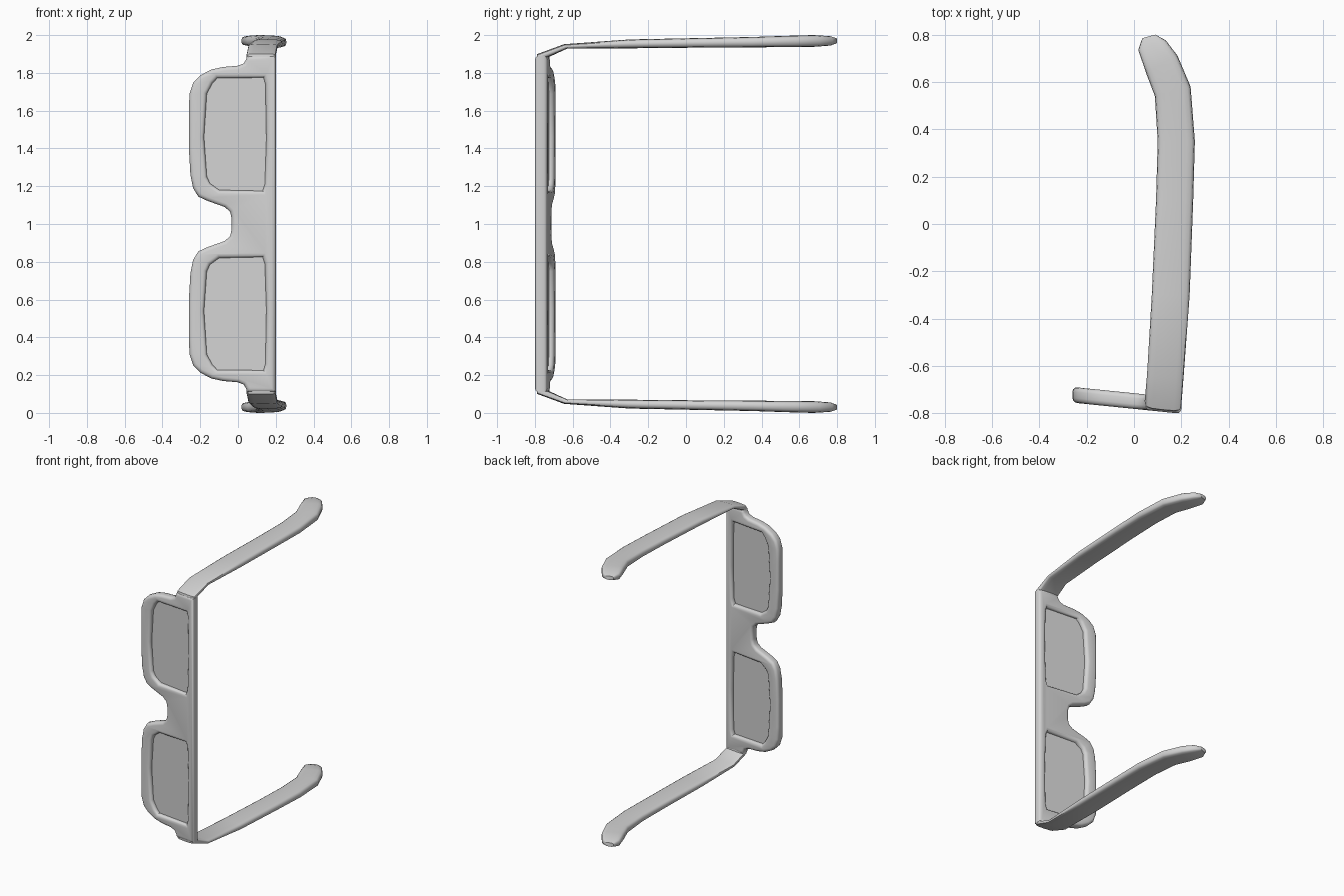
import bpy
import bmesh
import math

if "Cube" in bpy.data.objects:
    bpy.data.objects.remove(bpy.data.objects["Cube"], do_unlink=True)

grey = bpy.data.materials.new("matte_grey")
grey.use_nodes = True
grey.diffuse_color = (0.65, 0.65, 0.65, 1)
grey.node_tree.nodes["Principled BSDF"].inputs["Base Color"].default_value = (0.65, 0.65, 0.65, 1)


def front_plane(x):
    """Depth of the middle of the slightly tilted frame."""
    return -0.7475 - 0.102 * x


def mirrored(points):
    """Reflect an outline across the middle of the bridge."""
    return [(x, 2 - z) for x, z in reversed(points)]


def finish(name, bm, angle=40):
    bmesh.ops.remove_doubles(bm, verts=bm.verts, dist=0.0002)
    bmesh.ops.recalc_face_normals(bm, faces=bm.faces)
    mesh = bpy.data.meshes.new(name)
    bm.to_mesh(mesh)
    bm.free()
    mesh.materials.append(grey)
    obj = bpy.data.objects.new(name, mesh)
    bpy.context.collection.objects.link(obj)
    bpy.ops.object.select_all(action="DESELECT")
    obj.select_set(True)
    bpy.context.view_layer.objects.active = obj
    bpy.ops.object.shade_smooth_by_angle(angle=math.radians(angle))
    return obj


def outline_plate(name, outlines, half_depth, bevel):
    """Fill outlines (inner ones become holes), round the edges, tilt upright."""
    curve = bpy.data.curves.new(name + "_outline", "CURVE")
    curve.dimensions = "2D"
    curve.fill_mode = "BOTH"
    curve.extrude = half_depth - bevel
    curve.bevel_depth = bevel
    curve.bevel_resolution = 2
    curve.offset = -bevel
    for points in outlines:
        spline = curve.splines.new("POLY")
        spline.points.add(len(points) - 1)
        for point, (x, z) in zip(spline.points, points):
            point.co = (x, z, 0, 1)
        spline.use_cyclic_u = True
    helper = bpy.data.objects.new(name + "_outline", curve)
    bpy.context.collection.objects.link(helper)
    graph = bpy.context.evaluated_depsgraph_get()
    mesh = bpy.data.meshes.new_from_object(helper.evaluated_get(graph))
    bpy.data.objects.remove(helper, do_unlink=True)
    bm = bmesh.new()
    bm.from_mesh(mesh)
    bpy.data.meshes.remove(mesh)
    for v in bm.verts:
        x, z, depth = v.co
        v.co = (x, front_plane(x) - depth, z)
    return finish(name, bm)


# Frame: half outline from the end piece round the rim to the bridge
half = [(0.2, 1.89), (0.05, 1.89), (0.042, 1.87), (0.03, 1.85), (0, 1.838),
        (-0.08, 1.831), (-0.14, 1.818), (-0.2, 1.787), (-0.237, 1.75),
        (-0.257, 1.69), (-0.26, 1.6), (-0.26, 1.4), (-0.252, 1.26),
        (-0.238, 1.19), (-0.21, 1.145), (-0.16, 1.122), (-0.07, 1.09),
        (-0.042, 1.065), (-0.034, 1.03)]
opening = [(0.135, 1.775), (-0.11, 1.772), (-0.135, 1.745), (-0.165, 1.69),
           (-0.18, 1.46), (-0.165, 1.25), (-0.148, 1.215), (-0.1, 1.18),
           (0.13, 1.175), (0.142, 1.21), (0.15, 1.45), (0.145, 1.74)]
openings = {"left_lens": opening, "right_lens": mirrored(opening)}
outline_plate("frame", [half + mirrored(half), *openings.values()], 0.033, 0.02)

# Lenses: thin plates seated inside the rims
for name, points in openings.items():
    mid_z = sum(z for x, z in points) / len(points)
    seated = [(x * 1.03, mid_z + (z - mid_z) * 1.02) for x, z in points]
    outline_plate(name, [seated], 0.005, 0)

# Temple stations: outer y, outer z, inner y, inner z, low x, high x, y skew
stations = [
    (-0.791, 1.86, -0.73, 1.86, 0.045, 0.2, -0.016),
    (-0.784, 1.9, -0.727, 1.885, 0.045, 0.2, -0.016),
    (-0.645, 1.952, -0.63, 1.928, 0.055, 0.21, 0),
    (-0.3, 1.977, -0.3, 1.93, 0.075, 0.235, 0),
    (0.1, 1.985, 0.1, 1.934, 0.093, 0.25, 0),
    (0.35, 1.99, 0.35, 1.935, 0.1, 0.257, 0),
    (0.56, 1.997, 0.56, 1.937, 0.088, 0.239, 0.04),
    (0.675, 2, 0.675, 1.938, 0.05, 0.184, 0.07),
    (0.755, 1.995, 0.755, 1.944, 0.018, 0.135, 0.04),
    (0.792, 1.984, 0.792, 1.956, 0.035, 0.09, 0.015),
]


def soft(value):
    """Squarish round cross-section."""
    return math.copysign(abs(value) ** 0.55, value)


def temple(name, flip):
    bm = bmesh.new()
    rings = []
    for oy, oz, iy, iz, low, high, skew in stations:
        ring = []
        for i in range(16):
            a = math.tau * i / 16
            u, v = soft(math.cos(a)), soft(math.sin(a))
            x = (low + high) / 2 + u * (high - low) / 2
            y = (oy + iy) / 2 + v * (oy - iy) / 2 + u * skew / 2
            z = (oz + iz) / 2 + v * (oz - iz) / 2
            ring.append(bm.verts.new((x, y, 2 - z if flip else z)))
        rings.append(ring)
    for a, b in zip(rings, rings[1:]):
        for i in range(16):
            j = (i + 1) % 16
            bm.faces.new((a[i], a[j], b[j], b[i]))
    bm.faces.new(rings[0])
    bm.faces.new(rings[-1])
    finish(name, bm, 50)


temple("upper_temple", False)
temple("lower_temple", True)
